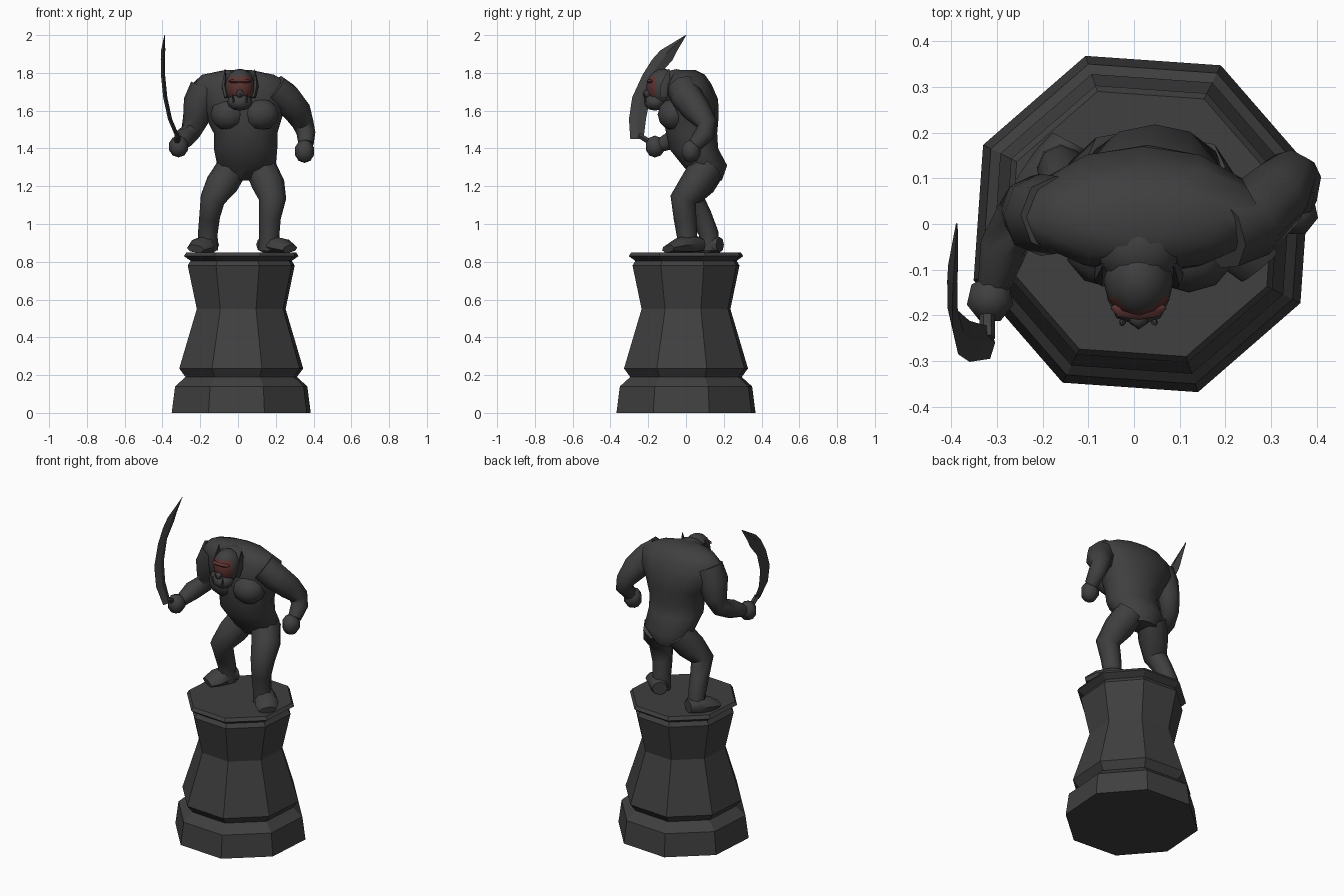
import bpy, bmesh, math
from mathutils import Vector


def material(name, rgb):
    m = bpy.data.materials.new(name)
    m.diffuse_color = (*rgb, 1)
    return m


STONE = material("dark_stone", (0.05, 0.05, 0.05))
RED = material("dull_red_paint", (0.105, 0.033, 0.03))


def finish(name, bm, angle=35):
    bmesh.ops.recalc_face_normals(bm, faces=bm.faces)
    me = bpy.data.meshes.new(name)
    bm.to_mesh(me)
    bm.free()
    me.materials.append(STONE)
    me.shade_smooth()
    me.set_sharp_from_angle(angle=math.radians(angle))
    ob = bpy.data.objects.new(name, me)
    bpy.context.collection.objects.link(ob)
    return ob


def loft(name, rings, n=8, level=False, start=0.0, floor=None, angle=50):
    """Skin rings of (x, y, z, half width, half depth) along a path."""
    bm = bmesh.new()
    pts = [Vector(r[:3]) for r in rings]
    loops = []
    for i, r in enumerate(rings):
        t = pts[min(i + 1, len(pts) - 1)] - pts[max(i - 1, 0)]
        t = Vector((0, 0, 1)) if level else t.normalized()
        u = (Vector((1, 0, 0)) - t * t.x).normalized()
        v = t.cross(u)
        loop = []
        for k in range(n):
            a = start + 2 * math.pi * k / n
            p = pts[i] + u * r[3] * math.cos(a) + v * r[4] * math.sin(a)
            if floor is not None:
                p.z = max(p.z, floor)
            loop.append(bm.verts.new(p))
        loops.append(loop)
    for a, b in zip(loops, loops[1:]):
        for k in range(n):
            bm.faces.new((a[k], a[(k + 1) % n], b[(k + 1) % n], b[k]))
    bm.faces.new(loops[0])
    bm.faces.new(loops[-1])
    return finish(name, bm, angle)


def blob(name, centre, radii, seg=10, rows=6):
    bm = bmesh.new()
    bmesh.ops.create_uvsphere(bm, u_segments=seg, v_segments=rows, radius=1)
    for v in bm.verts:
        v.co = Vector(c + r * p for c, r, p in zip(centre, radii, v.co))
    return finish(name, bm, 50)


# Pedestal: turned octagonal profile (z, half width)
profile = [(0, .368), (.14, .35), (.19, .295), (.235, .328), (.55, .235), (.78, .283),
           (.805, .268), (.83, .303), (.85, .29)]
loft("pedestal", [(.017, 0, z, w / .948, w / .948) for z, w in profile],
     8, True, math.radians(18.5), angle=20)

# Torso: pelvis, belly, chest and hunched back
loft("torso", [
    (.035, .12, 1.23, .09, .07), (.045, .10, 1.31, .155, .118), (.04, .04, 1.40, .168, .13),
    (.04, .03, 1.48, .168, .135), (.03, .025, 1.57, .205, .148), (.02, .03, 1.66, .25, .14),
    (.02, .015, 1.74, .265, .12), (0, .01, 1.79, .19, .09), (0, 0, 1.815, .07, .05)], 12, True)
for side, x, y in (("right", -.05, -.055), ("left", .12, -.065)):
    blob(side + "_chest", (x, y, 1.58), (.10, .085, .085))
blob("neck", (.01, -.05, 1.745), (.10, .09, .075))

# Legs, lofted from hip to ankle
loft("right_leg", [
    (-.03, .12, 1.30, .085, .09), (-.085, .07, 1.21, .088, .085), (-.135, .03, 1.13, .066, .07),
    (-.15, .08, 1.04, .055, .058), (-.16, .12, .95, .052, .052), (-.16, .125, .86, .055, .055)])
loft("left_leg", [
    (.12, .11, 1.30, .085, .09), (.16, .05, 1.21, .088, .085), (.183, -.015, 1.13, .072, .07),
    (.168, -.005, 1.03, .058, .06), (.165, .005, .94, .054, .054), (.165, .01, .86, .057, .057)])


def foot(name, heel, toe):
    h, t = Vector(heel), Vector(toe)
    steps = [(0, .89, .045, .04), (.3, .89, .06, .055), (.7, .88, .068, .045), (1, .868, .05, .022)]
    loft(name, [(*h.lerp(t, f), z, w, d) for f, z, w, d in steps], floor=.85)


foot("right_foot", (-.14, .18), (-.225, .015))
foot("left_foot", (.13, .075), (.275, -.095))

# Arms and fists
loft("right_arm", [
    (-.17, .02, 1.72, .085, .085), (-.205, .02, 1.64, .085, .09), (-.225, .03, 1.55, .068, .075),
    (-.25, .02, 1.485, .055, .055), (-.285, -.05, 1.455, .053, .055), (-.305, -.13, 1.42, .037, .037)])
loft("left_arm", [
    (.19, -.02, 1.72, .08, .085), (.25, .005, 1.67, .085, .085), (.31, .06, 1.60, .078, .075),
    (.345, .11, 1.53, .057, .055), (.36, .10, 1.48, .05, .052), (.36, .05, 1.42, .04, .04)])
blob("right_fist", (-.315, -.165, 1.41), (.055, .055, .058), 7, 5)
blob("left_fist", (.352, .025, 1.385), (.055, .055, .062), 7, 5)

# Head, with the upper face painted red
head = blob("head", (.01, -.12, 1.725), (.078, .09, .097), 12, 10)
head.data.materials.append(RED)
for f in head.data.polygons:
    if f.normal.y < -.45 and 1.68 < f.center.z < 1.79:
        f.material_index = 1
blob("jaw", (.01, -.165, 1.645), (.068, .058, .045), 8, 6)
blob("nose", (.01, -.205, 1.69), (.022, .026, .022), 6, 4)
brow = blob("brow", (.01, -.185, 1.755), (.062, .025, .014), 8, 4)
brow.data.materials[0] = RED
for side, s in (("right", -1), ("left", 1)):
    loft(side + "_ear", [(.01 + s * .072, -.12, 1.67, .012, .02), (.01 + s * .085, -.11, 1.73, .014, .028),
                         (.01 + s * .078, -.09, 1.82, .002, .003)], 5)
    loft(side + "_tusk", [(.01 + s * .035, -.215, 1.645, .008, .008),
                          (.01 + s * .038, -.222, 1.69, .001, .001)], 5)

# Curved sword: rows of (z, leaning x, front edge y, back edge y)
rows = [(1.45, -.315, -.295, -.225), (1.555, -.36, -.302, -.212), (1.67, -.385, -.285, -.19),
        (1.79, -.397, -.23, -.14), (1.87, -.398, -.18, -.07), (1.92, -.396, -.135, -.045),
        (2.0, -.388, -.002, .002)]
loft("sword_blade", [(x, (a + b) / 2, z, .011 if z < 1.95 else .002, (b - a) / 2)
                     for z, x, a, b in rows], 4, True, angle=25)
loft("sword_grip", [(-.325, -.12, 1.39, .018, .018), (-.32, -.25, 1.47, .016, .016)], 6)
